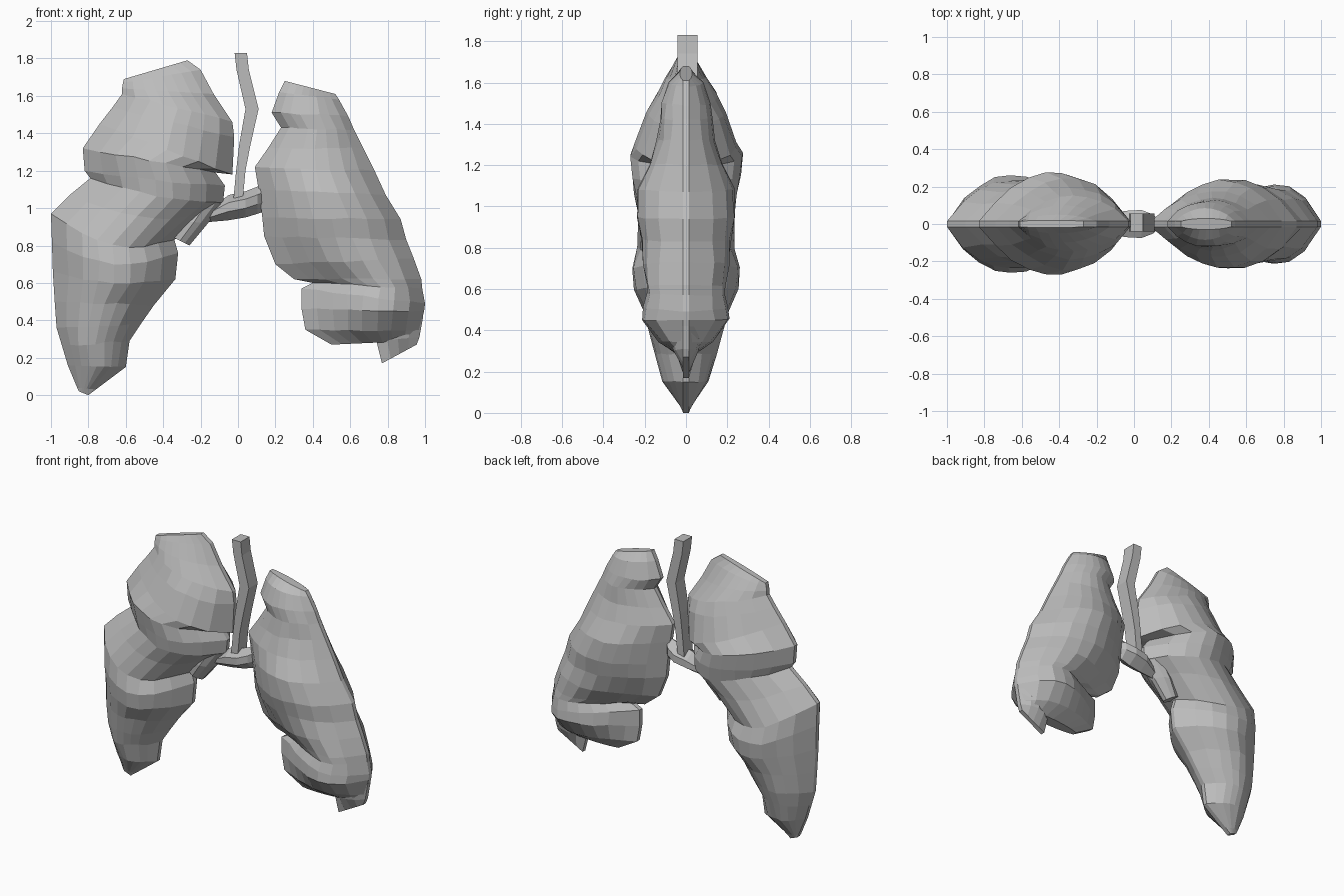
import bpy, bmesh, math, random

random.seed(4)
grey = bpy.data.materials.new("plain grey")
grey.diffuse_color = (0.5, 0.5, 0.5, 1)


def loft(name, rings):
    """Skin closed rings of equal length and cap both ends."""
    bm = bmesh.new()
    loops = [[bm.verts.new(p) for p in ring] for ring in rings]
    n = len(loops[0])
    for a, b in zip(loops, loops[1:]):
        for i in range(n):
            j = (i + 1) % n
            bm.faces.new((a[i], a[j], b[j], b[i]))
    bm.faces.new(loops[0])
    bm.faces.new(loops[-1])
    bmesh.ops.recalc_face_normals(bm, faces=bm.faces)
    mesh = bpy.data.meshes.new(name)
    bm.to_mesh(mesh)
    bm.free()
    mesh.materials.append(grey)
    obj = bpy.data.objects.new(name, mesh)
    bpy.context.collection.objects.link(obj)
    return obj


def lens_ring(xa, za, xb, zb, t, sag=0.0, skew=1.0, seg=8, rim=0.015, rough=0.005):
    """Lens section between two outline points: t = half thickness,
    sag lowers the middle, skew above 1 moves the bulge to +x."""
    front, back = [], []
    for i in range(seg + 1):
        u = i / seg
        x = xa + (xb - xa) * u
        z = za + (zb - za) * u - sag * math.sin(math.pi * u)
        y = rim + max(t - rim, 0) * max(math.sin(math.pi * u ** skew), 0) ** 0.75
        inner = 0 < i < seg and t > 0.1
        for side, pts in ((-1, front), (1, back)):
            d = [random.uniform(-rough, rough) if inner else 0 for _ in range(3)]
            pts.append((x + d[0], side * (y + d[1]), z + d[2]))
    return front + back[::-1]


def lobes(name, rows, **kw):
    return loft(name, [lens_ring(*r, **kw) for r in rows])


# Tall lung: slanted upper lobe, shallow fissure, then long tapering lower lobe
lobes("tall_lung", [
    (-0.61, 1.69, -0.27, 1.79, 0.02), (-0.615, 1.67, -0.20, 1.74, 0.05),
    (-0.62, 1.64, -0.13, 1.61, 0.10), (-0.62, 1.61, -0.03, 1.46, 0.15),
    (-0.67, 1.54, -0.02, 1.38, 0.19, 0, 1.1), (-0.74, 1.45, -0.03, 1.18, 0.25, 0, 1.15),
    (-0.83, 1.32, -0.12, 1.19, 0.275, 0, 1.15), (-0.82, 1.20, -0.07, 1.12, 0.265, 0.01, 1.15),
    (-0.79, 1.16, -0.08, 1.03, 0.25, 0.03, 1.1), (-0.90, 1.07, -0.18, 0.96, 0.235, 0.06, 1.1),
    (-1.00, 0.97, -0.34, 0.83, 0.235, 0.10), (-0.995, 0.82, -0.32, 0.76, 0.265, 0.09),
    (-0.99, 0.66, -0.335, 0.62, 0.25, 0.04), (-0.98, 0.50, -0.45, 0.48, 0.205),
    (-0.97, 0.36, -0.52, 0.38, 0.175), (-0.94, 0.26, -0.58, 0.29, 0.15),
    (-0.91, 0.16, -0.60, 0.15, 0.11), (-0.86, 0.04, -0.76, 0.03, 0.03),
    (-0.85, 0.02, -0.80, 0.00, 0.015)])

# Broad lung: narrow top, wide body, fissure, then rounded lower lobe
lobes("broad_lung", [
    (0.25, 1.68, 0.52, 1.61, 0.03), (0.22, 1.62, 0.54, 1.58, 0.085),
    (0.18, 1.51, 0.59, 1.49, 0.12), (0.23, 1.43, 0.62, 1.42, 0.125),
    (0.16, 1.32, 0.67, 1.32, 0.14), (0.09, 1.22, 0.73, 1.20, 0.18, 0, 1.1),
    (0.11, 1.10, 0.79, 1.07, 0.235, 0, 1.1), (0.13, 0.95, 0.87, 0.94, 0.24, 0, 1.1),
    (0.14, 0.85, 0.90, 0.83, 0.22, 0, 1.15), (0.20, 0.70, 0.94, 0.73, 0.21, 0, 1.4),
    (0.30, 0.62, 0.98, 0.62, 0.19, 0, 1.6), (0.40, 0.60, 0.985, 0.57, 0.19, 0, 1.5),
    (0.34, 0.57, 1.00, 0.49, 0.205, 0, 1.5), (0.34, 0.46, 0.995, 0.45, 0.215, 0, 1.5),
    (0.36, 0.35, 0.97, 0.34, 0.13, 0, 1.3), (0.50, 0.27, 0.94, 0.29, 0.04)])

# Pointed flap below the broad lung
lobes("lower_flap", [(0.71, 0.40, 0.99, 0.42, 0.09), (0.74, 0.29, 0.97, 0.31, 0.06),
                     (0.77, 0.17, 0.955, 0.27, 0.015)], seg=4)

# Bent square windpipe
loft("windpipe", [[(x - w, -0.04, z), (x + w, -0.04, z), (x + w, 0.055, z), (x - w, 0.055, z)]
                  for x, z, w in ((0.015, 1.83, 0.033), (0.025, 1.74, 0.033), (0.075, 1.53, 0.035),
                                  (0.035, 1.33, 0.03), (0.015, 1.2, 0.025), (0.0, 1.04, 0.025))])

# Forked airway joining the two lungs, with a hexagonal section
loft("airway_branch", [[(x, -y, z0 + (z1 - z0) * 0.35), (x, -y, z0 + (z1 - z0) * 0.7), (x, 0, z1),
                        (x, y, z0 + (z1 - z0) * 0.7), (x, y, z0 + (z1 - z0) * 0.35), (x, 0, z0)]
                       for x, z0, z1, y in ((-0.16, 0.925, 0.99, 0.03), (-0.05, 0.935, 1.07, 0.07),
                                            (0.04, 0.95, 1.09, 0.075), (0.105, 0.97, 1.115, 0.05),
                                            (0.135, 0.98, 1.13, 0.015))])

# Airway stub running down into the tall lung
lobes("airway_stub", [(-0.24, 1.05, -0.08, 1.02, 0.08), (-0.31, 0.93, -0.16, 0.92, 0.08),
                      (-0.36, 0.85, -0.26, 0.80, 0.05)], seg=4)
